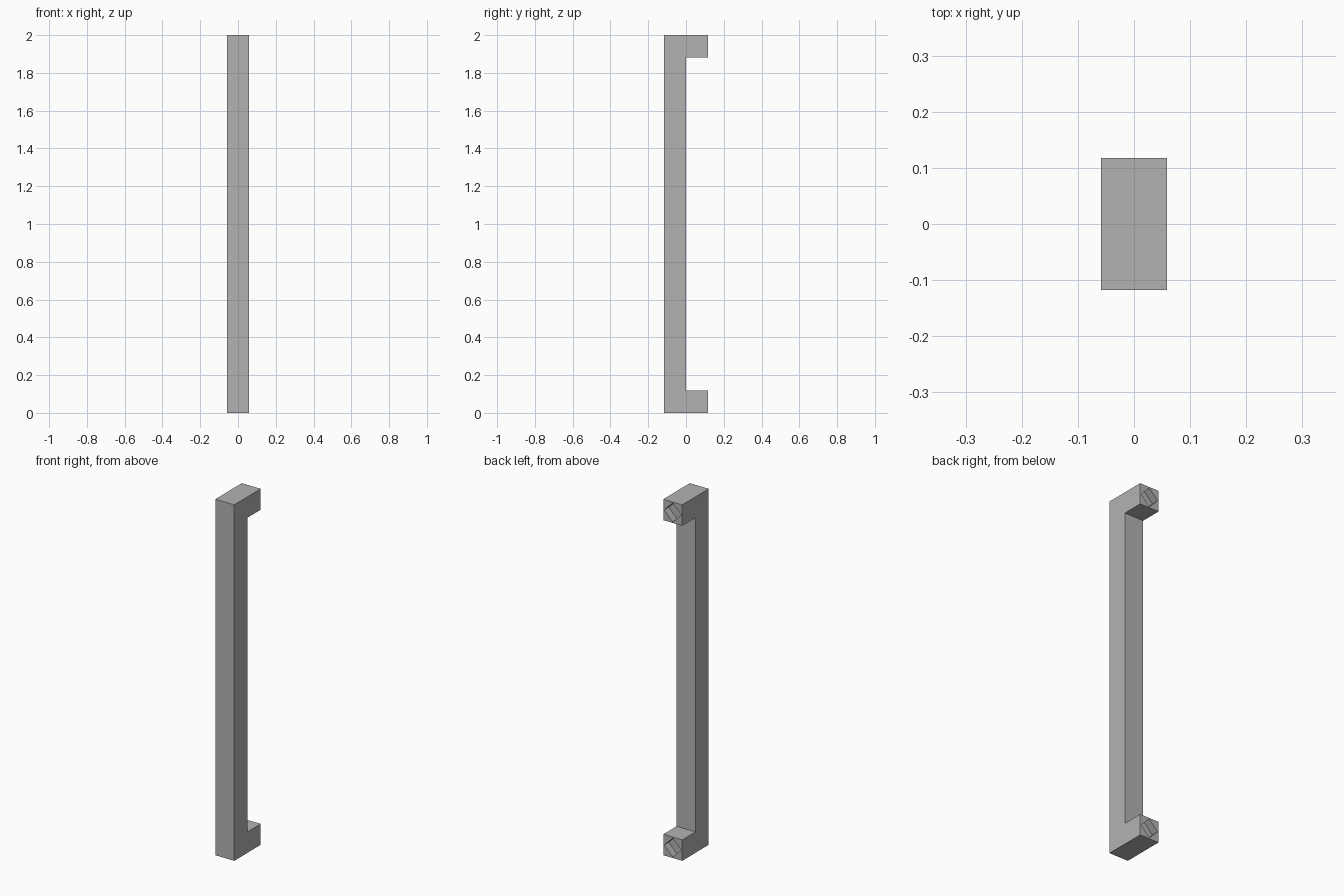
import bpy
import bmesh
from math import pi

cube = bpy.data.objects.get("Cube")
if cube:
    bpy.data.objects.remove(cube, do_unlink=True)

T = 2 / 17          # thickness of the square bar
HEIGHT = 2.0
HOLE_RADIUS = 0.053
HOLE_DEPTH = 0.04

metal = bpy.data.materials.new("grey metal")
metal.use_nodes = True
grey = (0.45, 0.45, 0.45, 1)
metal.diffuse_color = grey
metal.node_tree.nodes["Principled BSDF"].inputs["Base Color"].default_value = grey

# Handle: C-shaped side profile extruded across the width
profile = [(-T, 0), (T, 0), (T, T), (0, T),
           (0, HEIGHT - T), (T, HEIGHT - T), (T, HEIGHT), (-T, HEIGHT)]
bm = bmesh.new()
side = bm.faces.new([bm.verts.new((-T / 2, y, z)) for y, z in profile])
extruded = bmesh.ops.extrude_face_region(bm, geom=[side])["geom"]
bmesh.ops.translate(bm, vec=(T, 0, 0),
                    verts=[v for v in extruded if isinstance(v, bmesh.types.BMVert)])
bmesh.ops.recalc_face_normals(bm, faces=bm.faces)
mesh = bpy.data.meshes.new("pull_handle")
bm.to_mesh(mesh)
bm.free()
mesh.materials.append(metal)
handle = bpy.data.objects.new("pull_handle", mesh)
bpy.context.collection.objects.link(handle)

# Diamond-shaped mounting holes in the end of each foot
for name, z in (("lower", T / 2), ("upper", HEIGHT - T / 2)):
    bpy.ops.mesh.primitive_cylinder_add(vertices=4, radius=HOLE_RADIUS,
                                        depth=2 * HOLE_DEPTH,
                                        location=(0, T, z), rotation=(pi / 2, 0, 0))
    cutter = bpy.context.object
    cutter.name = name + "_hole_cutter"
    cutter.hide_render = True
    cutter.data.materials.append(metal)
    cut = handle.modifiers.new(name + "_hole", "BOOLEAN")
    cut.operation = "DIFFERENCE"
    cut.solver = "EXACT"
    cut.object = cutter
    bpy.context.view_layer.objects.active = handle
    bpy.ops.object.modifier_apply(modifier=cut.name)
    bpy.data.objects.remove(cutter, do_unlink=True)
